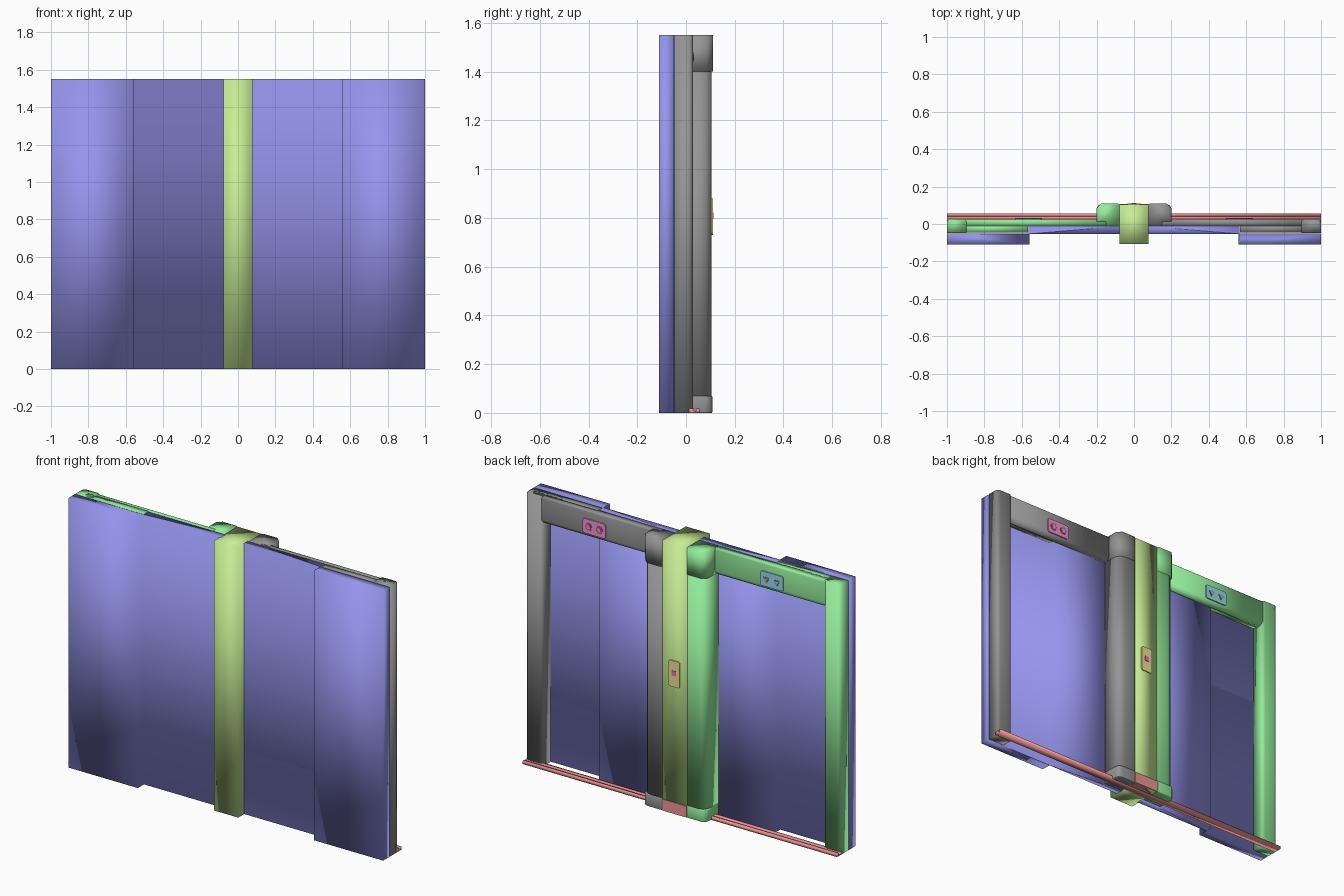
import bpy, bmesh, math

if "Cube" in bpy.data.objects:
    bpy.data.objects.remove(bpy.data.objects["Cube"])

H = 1.55


def mat(name, r, g, b):
    m = bpy.data.materials.new(name)
    m.diffuse_color = (r, g, b, 1)
    m.use_nodes = True
    m.node_tree.nodes["Principled BSDF"].inputs["Base Color"].default_value = m.diffuse_color
    return m


BLUE = mat("panel_blue", 0.3, 0.3, 0.85)
LIME = mat("bar_lime", 0.58, 0.85, 0.3)
GREEN = mat("frame_green", 0.3, 0.85, 0.33)
GREY = mat("frame_grey", 0.3, 0.3, 0.3)
RUST = mat("rail_rust", 0.85, 0.3, 0.3)
PINK = mat("plate_pink", 0.85, 0.3, 0.7)
CYAN = mat("plate_cyan", 0.3, 0.7, 0.85)
GOLD = mat("plate_gold", 0.85, 0.75, 0.3)
RED = mat("mark_red", 0.5, 0.12, 0.15)
MAGENTA = mat("mark_magenta", 0.85, 0.15, 0.6)


def prism(name, pts, axis, lo, hi, m, soft=True, bevel=0.0):
    """Extrude a closed 2D profile along x (y,z), y (x,z) or z (x,y)."""
    place = {"x": lambda a, b, t: (t, a, b),
             "y": lambda a, b, t: (a, t, b),
             "z": lambda a, b, t: (a, b, t)}[axis]
    bm = bmesh.new()
    low = [bm.verts.new(place(a, b, lo)) for a, b in pts]
    top = [bm.verts.new(place(a, b, hi)) for a, b in pts]
    bm.faces.new(low)
    bm.faces.new(top)
    n = len(pts)
    for i in range(n):
        j = (i + 1) % n
        bm.faces.new((low[i], low[j], top[j], top[i]))
    bmesh.ops.recalc_face_normals(bm, faces=bm.faces)
    me = bpy.data.meshes.new(name)
    bm.to_mesh(me)
    bm.free()
    ob = bpy.data.objects.new(name, me)
    bpy.context.collection.objects.link(ob)
    me.materials.append(m)
    if bevel:
        b = ob.modifiers.new("bevel", "BEVEL")
        b.width, b.segments = bevel, 2
    bpy.ops.object.select_all(action="DESELECT")
    ob.select_set(True)
    bpy.context.view_layer.objects.active = ob
    if soft:  # the large parts are shaded smooth across every edge
        bpy.ops.object.shade_smooth()
    else:
        bpy.ops.object.shade_smooth_by_angle(angle=math.radians(35))
    return ob


def rounded(x0, x1, y0, y1, radii, seg=3):
    """Rectangle with a radius per corner: (x1,y1), (x0,y1), (x0,y0), (x1,y0)."""
    pts = []
    corners = ((x1, y1, -1, -1), (x0, y1, 1, -1), (x0, y0, 1, 1), (x1, y0, -1, 1))
    for k, ((cx, cy, sx, sy), r) in enumerate(zip(corners, radii)):
        if r == 0:
            pts.append((cx, cy))
            continue
        for i in range(seg + 1):
            a = math.pi / 2 * (k + i / seg)
            pts.append((cx + sx * r + r * math.cos(a), cy + sy * r + r * math.sin(a)))
    return pts


def rect(x0, x1, y0, y1):
    return [(x1, y1), (x0, y1), (x0, y0), (x1, y0)]


def ngon(cx, cz, r, n, turn=0.0):
    return [(cx + r * math.cos(turn + 2 * math.pi * i / n),
             cz + r * math.sin(turn + 2 * math.pi * i / n)) for i in range(n)]


# central bar, running front to back
prism("center_bar", rect(-0.077, 0.077, -0.108, 0.104), "z", 0, H, LIME)

for s, side, fm, pm in ((1, "right", GREY, PINK), (-1, "left", GREEN, CYAN)):
    def mx(pts):
        return [(s * a, b) for a, b in pts]

    def span(a, b):
        return sorted((s * a, s * b))

    # stepped front panel, one sheet per side
    panel = [(1, -0.11), (0.56, -0.11), (0.56, -0.054), (0.07, -0.054),
             (0.07, -0.012), (0.563, -0.012), (0.563, -0.052), (1, -0.052)]
    prism(f"front_panel_{side}", mx(panel), "z", 0, H, BLUE)

    # rear frame: outer post, top beam, inner column with head and foot
    prism(f"outer_post_{side}", mx(rounded(0.895, 1, -0.047, 0.028, (0.02, 0.02, 0, 0))),
          "z", 0.0, H, fm)
    beam = rounded(-0.012, 0.023, 1.395, H, (0.01, 0, 0, 0.025))
    prism(f"top_beam_{side}", beam, "x", *span(0.15, 0.97), fm)
    prism(f"beam_backing_{side}", rect(-0.045, -0.005, 1.4, H), "x", *span(0.566, 0.95), fm)
    prism(f"inner_column_{side}", mx(rounded(0.077, 0.197, -0.014, 0.105, (0.045, 0.01, 0, 0))),
          "z", 0.03, 1.42, fm)
    prism(f"column_head_{side}", mx(rounded(0.077, 0.2, -0.014, 0.11, (0.025, 0.008, 0, 0), 1)),
          "z", 1.4, H, fm)
    prism(f"column_foot_{side}", mx(rounded(0.077, 0.2, -0.014, 0.108, (0.03, 0.008, 0, 0))),
          "z", 0.0, 0.07, fm, bevel=0.012)

    # small plate with two marks on each beam
    cx, cz = s * 0.565, 1.46
    prism(f"beam_plate_{side}",
          rounded(cx - 0.072, cx + 0.072, cz - 0.042, cz + 0.042, (0.012,) * 4),
          "y", 0.015, 0.029, pm, False)
    n, turn = (6, 0) if s > 0 else (3, -math.pi / 2)
    for k in (-1, 1):
        px = cx + k * 0.034
        prism(f"plate_mark_{side}", ngon(px, cz, 0.023, n, turn), "y", 0.028, 0.031, RED, False)
        prism(f"plate_mark_center_{side}", ngon(px, cz, 0.013, n, turn), "y", 0.03, 0.0325, pm, False)

# plate with a square button on the central bar
prism("center_plate", rounded(-0.036, 0.036, 0.73, 0.88, (0.012,) * 4),
      "y", 0.1, 0.11, GOLD, False)
prism("center_button", rect(-0.014, 0.014, 0.795, 0.823), "y", 0.109, 0.113, MAGENTA, False)

# bottom rail with a groove, and the threshold block below the bar
rail = [(0.012, 0), (0.056, 0), (0.056, 0.018), (0.041, 0.018), (0.041, 0.008),
        (0.032, 0.008), (0.032, 0.018), (0.012, 0.018)]
prism("bottom_rail", rail, "x", -1, 1, RUST)
prism("threshold_block", rect(-0.078, 0.078, 0.03, 0.107), "z", 0, 0.065, RUST, False)
